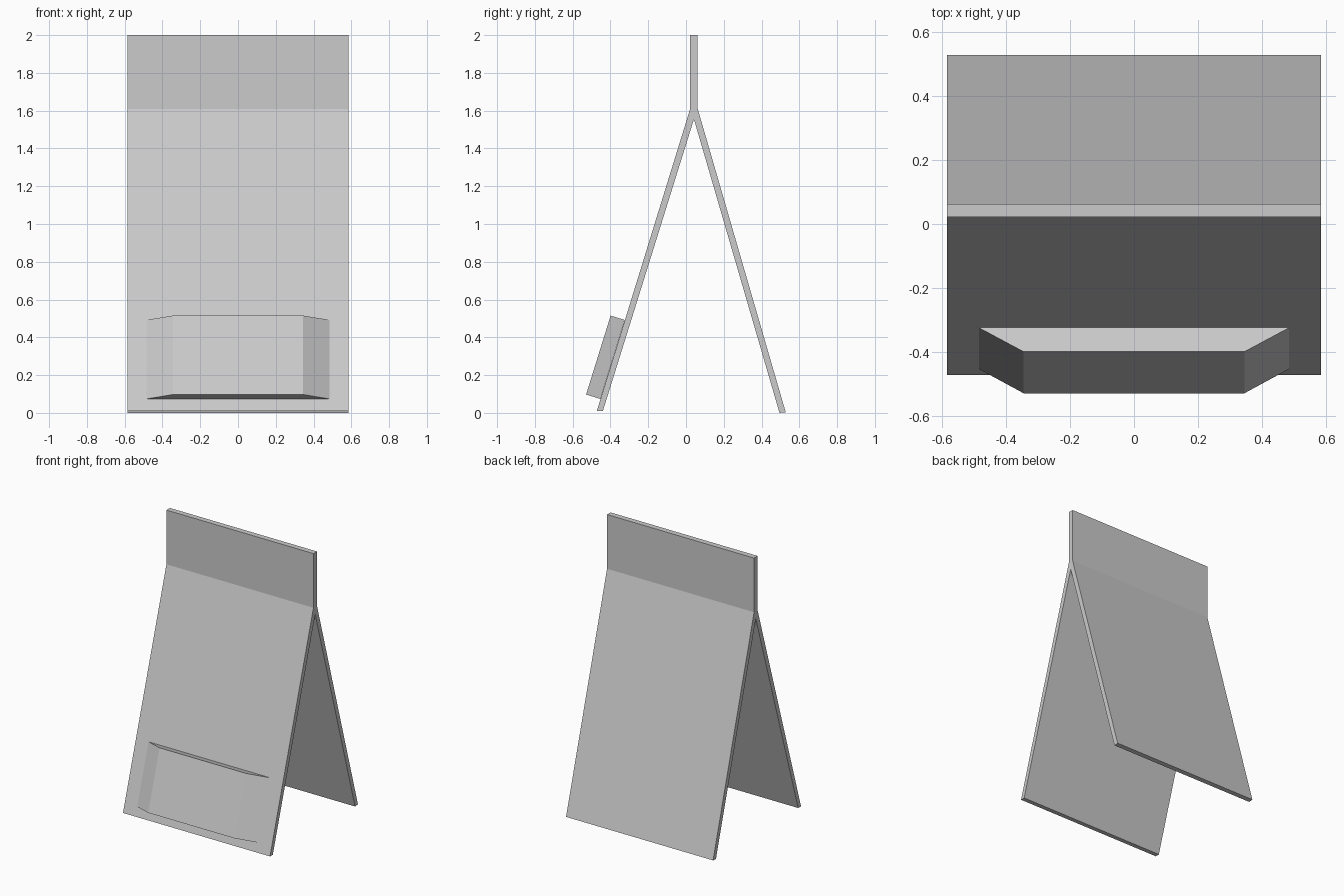
import bpy
import bmesh

if "Cube" in bpy.data.objects:
    bpy.data.objects.remove(bpy.data.objects["Cube"])


def loft(name, ring_a, ring_b):
    """Closed flat-faced solid between two matching outlines."""
    bm = bmesh.new()
    a = [bm.verts.new(p) for p in ring_a]
    b = [bm.verts.new(p) for p in ring_b]
    bm.faces.new(a)
    bm.faces.new(b[::-1])
    n = len(a)
    for i in range(n):
        j = (i + 1) % n
        bm.faces.new((a[j], a[i], b[i], b[j]))
    bmesh.ops.recalc_face_normals(bm, faces=bm.faces[:])
    mesh = bpy.data.meshes.new(name)
    bm.to_mesh(mesh)
    bm.free()
    obj = bpy.data.objects.new(name, mesh)
    bpy.context.collection.objects.link(obj)
    return obj


# Folded board: inverted-Y side profile (y, z) extruded across the width
W = 0.585
profile = [(0.022, 2.0), (0.062, 2.0), (0.062, 1.61), (0.528, 0.003),
           (0.495, 0.0), (0.042, 1.555), (-0.44, 0.01), (-0.472, 0.01),
           (0.022, 1.61)]
loft("folded_board", *[[(x, y, z) for y, z in profile] for x in (-W, W)])


# Leaflet pocket: trapezoid plan swept along the sloping front panel
def pocket_ring(back, front):
    return [(-0.485, *back), (-0.345, *front), (0.345, *front), (0.485, *back)]


loft("leaflet_pocket",
     pocket_ring((-0.453, 0.074), (-0.529, 0.097)),
     pocket_ring((-0.324, 0.492), (-0.399, 0.515)))
